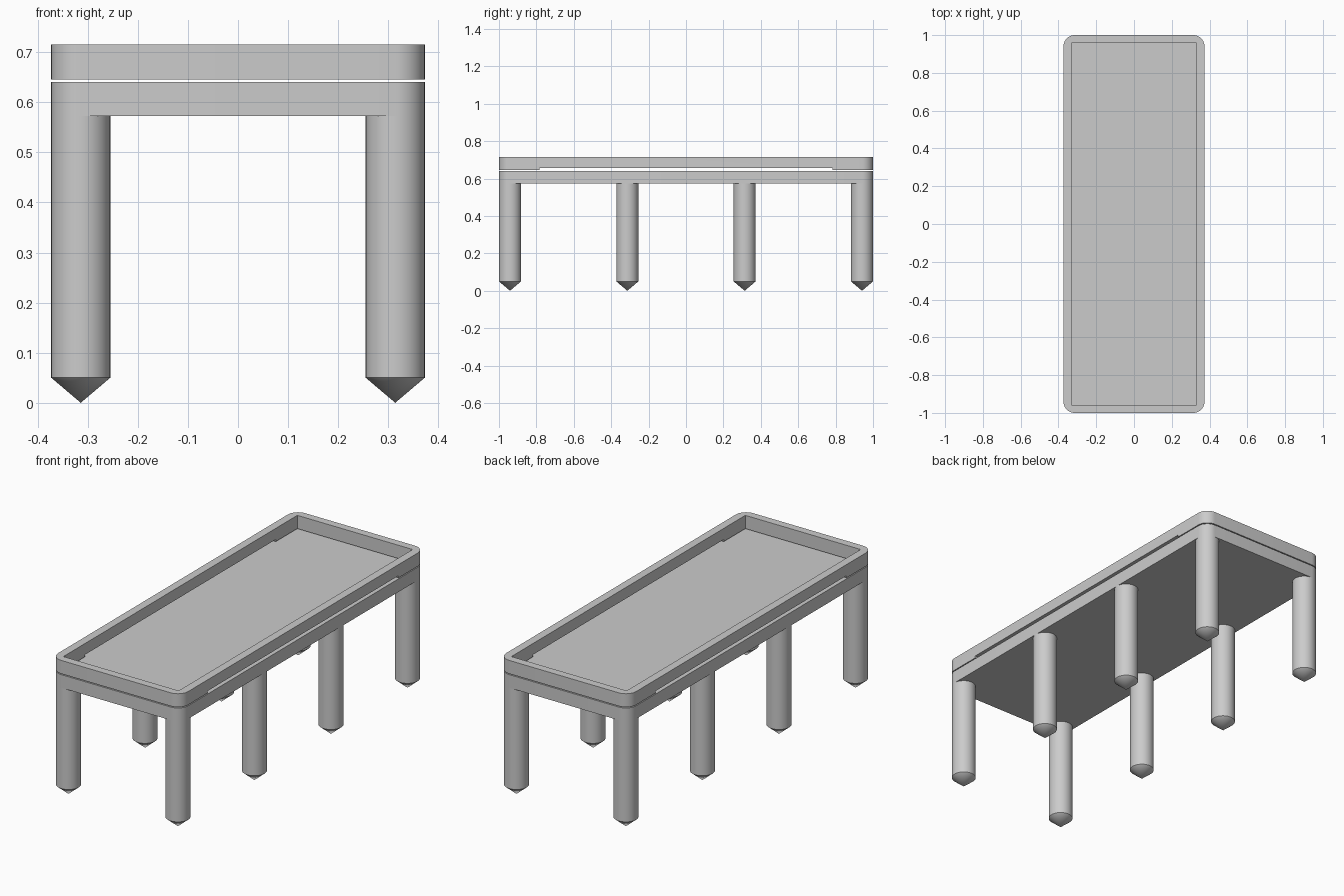
import bpy
import bmesh
import math
from mathutils import Matrix

HALF_W, HALF_L = 0.373, 1.0
LEG_R = 0.059
TIP_Z, DECK_Z, DECK_TOP = 0.05, 0.573, 0.641
RAIL_Z, RAIL_TOP, SLOT_TOP = 0.646, 0.715, 0.657

cube = bpy.data.objects.get("Cube")
if cube:
    bpy.data.objects.remove(cube, do_unlink=True)

grey = bpy.data.materials.new("plain grey")
grey.use_nodes = True
colour = (0.6, 0.6, 0.6, 1)
grey.diffuse_color = colour
grey.node_tree.nodes["Principled BSDF"].inputs["Base Color"].default_value = colour


def finish(name, bm):
    """Turn a bmesh into a grey object with smooth curves and sharp edges."""
    mesh = bpy.data.meshes.new(name)
    bmesh.ops.recalc_face_normals(bm, faces=bm.faces)
    bm.to_mesh(mesh)
    bm.free()
    mesh.materials.append(grey)
    obj = bpy.data.objects.new(name, mesh)
    bpy.context.collection.objects.link(obj)
    smooth(obj)
    return obj


def smooth(obj):
    bpy.ops.object.select_all(action="DESELECT")
    obj.select_set(True)
    bpy.context.view_layer.objects.active = obj
    bpy.ops.object.shade_smooth_by_angle(angle=math.radians(30))


def slab(name, half_x, half_y, z0, z1, radius=0):
    """Box between two heights, with optional rounded upright corners."""
    bm = bmesh.new()
    size = Matrix.Diagonal((2 * half_x, 2 * half_y, z1 - z0, 1))
    bmesh.ops.create_cube(bm, size=1, matrix=Matrix.Translation((0, 0, (z0 + z1) / 2)) @ size)
    if radius:
        upright = [e for e in bm.edges
                   if abs(e.verts[0].co.z - e.verts[1].co.z) > (z1 - z0) / 2]
        bmesh.ops.bevel(bm, geom=upright, offset=radius, segments=10,
                        profile=0.5, affect="EDGES")
    return finish(name, bm)


def cut(obj, cutter):
    mod = obj.modifiers.new("cut", "BOOLEAN")
    mod.operation = "DIFFERENCE"
    mod.solver = "EXACT"
    mod.object = cutter
    bpy.context.view_layer.objects.active = obj
    bpy.ops.object.modifier_apply(modifier=mod.name)
    bpy.data.objects.remove(cutter, do_unlink=True)


def leg(name, x, y):
    """Round post with a conical point, spun from a half profile."""
    bm = bmesh.new()
    profile = [(0, 0), (LEG_R, TIP_Z), (LEG_R, DECK_Z), (0, DECK_Z)]
    verts = [bm.verts.new((x + r, y, z)) for r, z in profile]
    edges = [bm.edges.new(pair) for pair in zip(verts, verts[1:])]
    bmesh.ops.spin(bm, geom=verts + edges, cent=(x, y, 0), axis=(0, 0, 1),
                   angle=2 * math.pi, steps=40)
    bmesh.ops.remove_doubles(bm, verts=bm.verts, dist=0.0001)
    return finish(name, bm)


# Solid deck
slab("deck", HALF_W, HALF_L, DECK_Z, DECK_TOP, LEG_R)

# Raised rim, open in the middle, with a long low slot under each side
rim = slab("rim", HALF_W, HALF_L, RAIL_Z, RAIL_TOP, LEG_R)
cut(rim, slab("rim_opening", 0.331, 0.959, RAIL_Z - 0.1, RAIL_TOP + 0.1))
cut(rim, slab("side_slot", 1, 0.783, RAIL_Z - 0.1, SLOT_TOP))
smooth(rim)

# Four pairs of pointed legs, evenly spaced
end_y = HALF_L - LEG_R
for row in range(4):
    y = -end_y + row * end_y * 2 / 3
    for side, sign in (("left", 1), ("right", -1)):
        leg(f"{side}_leg_{row + 1}", sign * (HALF_W - LEG_R), y)
